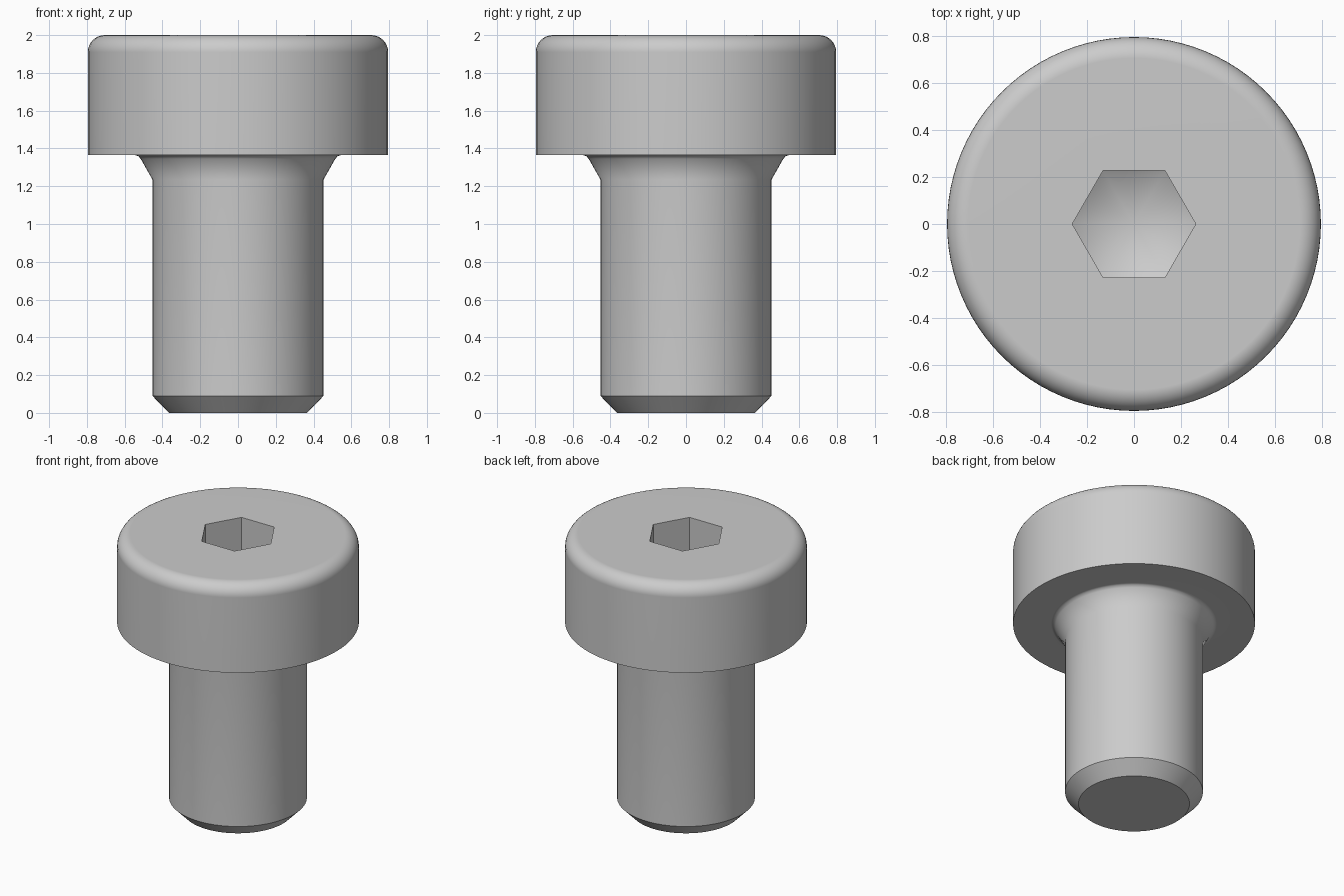
import bpy
import bmesh
import math

cube = bpy.data.objects.get("Cube")
if cube:
    bpy.data.objects.remove(cube, do_unlink=True)

SEGMENTS = 96
HEX_APOTHEM = 0.2275
HEX_CORNER = HEX_APOTHEM / math.cos(math.pi / 6)
SOCKET_RIM_Z = 1.66      # socket wall ends here at the corners
CONE_SLOPE = math.tan(math.radians(30))
HEAD_R, HEAD_TOP, FILLET = 0.795, 2.0, 0.09

# One steel material
steel = bpy.data.materials.new("grey steel")
steel.use_nodes = True
colour = (0.6, 0.6, 0.6, 1)
steel.diffuse_color = colour
steel.node_tree.nodes["Principled BSDF"].inputs["Base Color"].default_value = colour

bm = bmesh.new()


def add_ring(radius_at, height_at):
    """Ring of vertices; radius depends on angle, height on radius."""
    ring = []
    for i in range(SEGMENTS):
        a = math.tau * i / SEGMENTS
        r = radius_at(a)
        ring.append(bm.verts.new((r * math.cos(a), r * math.sin(a), height_at(r))))
    return ring


def hex_radius(a):
    """Distance to a hexagon outline with a corner on the x axis."""
    return HEX_APOTHEM / math.cos(a % (math.pi / 3) - math.pi / 6)


# Outer profile: chamfered tip, shank, flared neck, underside of head
profile = [(0.365, 0), (0.453, 0.09), (0.453, 1.235), (0.515, 1.345),
           (0.528, 1.359), (0.545, 1.365), (HEAD_R, 1.365)]

# Rounded top edge of the head
for k in range(9):
    t = math.pi / 2 * k / 8
    profile.append((HEAD_R - FILLET + FILLET * math.cos(t),
                    HEAD_TOP - FILLET + FILLET * math.sin(t)))

rings = [add_ring(lambda a, r=r: r, lambda _, z=z: z) for r, z in profile]

# Hexagonal socket walls, ending on a conical floor
rings.append(add_ring(hex_radius, lambda r: HEAD_TOP))
rings.append(add_ring(hex_radius, lambda r: SOCKET_RIM_Z - (HEX_CORNER - r) * CONE_SLOPE))

for low, high in zip(rings, rings[1:]):
    for i in range(SEGMENTS):
        j = (i + 1) % SEGMENTS
        bm.faces.new((low[i], low[j], high[j], high[i]))

# Flat tip and conical socket floor
bm.faces.new(list(reversed(rings[0])))
apex = bm.verts.new((0, 0, SOCKET_RIM_Z - HEX_CORNER * CONE_SLOPE))
for i in range(SEGMENTS):
    bm.faces.new((rings[-1][i], rings[-1][(i + 1) % SEGMENTS], apex))

bmesh.ops.recalc_face_normals(bm, faces=bm.faces)
mesh = bpy.data.meshes.new("socket_screw")
bm.to_mesh(mesh)
bm.free()
mesh.materials.append(steel)

screw = bpy.data.objects.new("socket_screw", mesh)
bpy.context.collection.objects.link(screw)
bpy.ops.object.select_all(action="DESELECT")
screw.select_set(True)
bpy.context.view_layer.objects.active = screw
bpy.ops.object.shade_smooth_by_angle(angle=math.radians(32))

# Keep flat areas flat beside the rounded edges
weighted = screw.modifiers.new("flat_faces", "WEIGHTED_NORMAL")
weighted.keep_sharp = True
